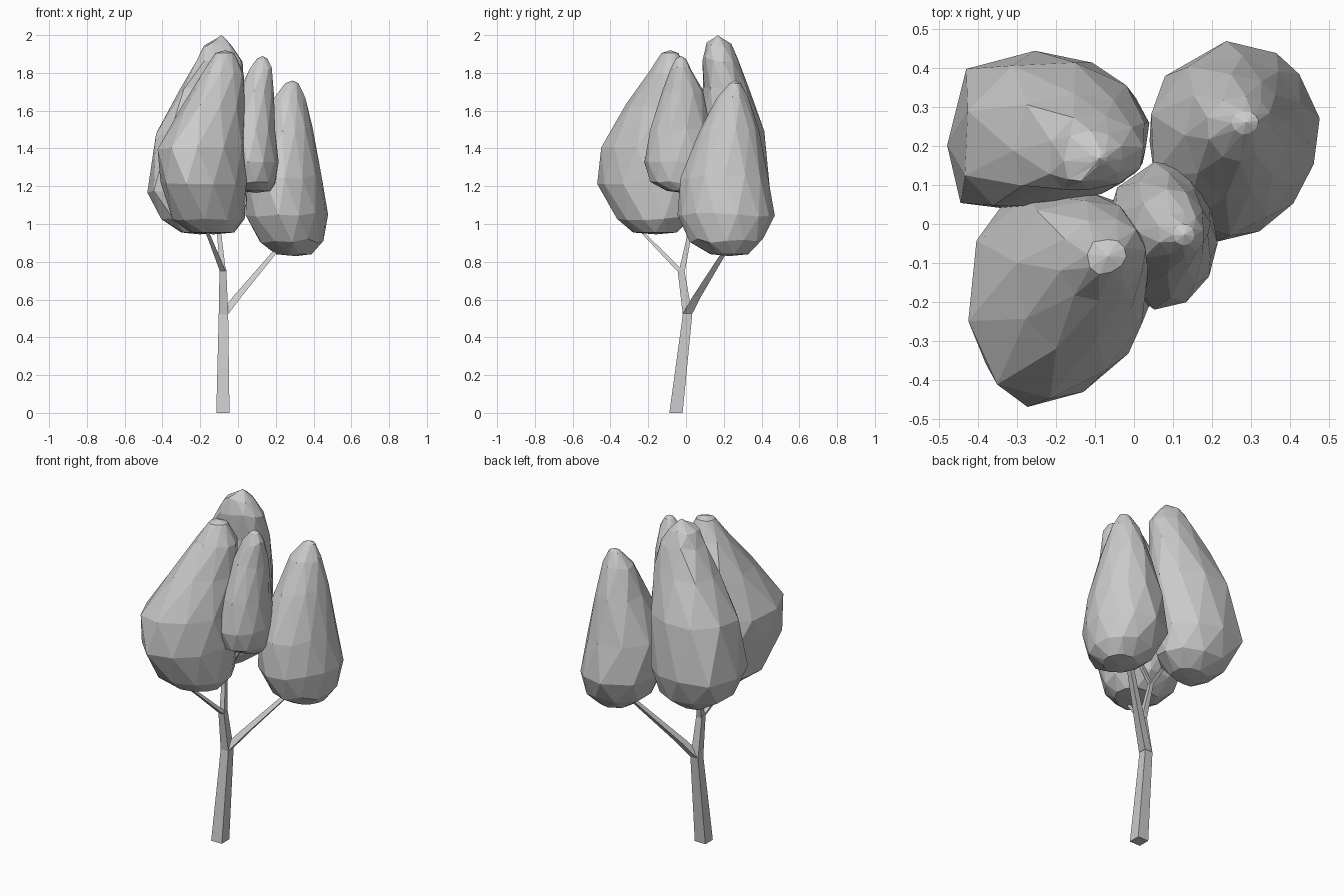
import bpy, bmesh, random

random.seed(4)
grey = bpy.data.materials.new("light_grey")
grey.diffuse_color = (0.6, 0.6, 0.6, 1)


def finish(bm, name):
    bmesh.ops.recalc_face_normals(bm, faces=bm.faces)
    mesh = bpy.data.meshes.new(name)
    bm.to_mesh(mesh)
    bm.free()
    mesh.materials.append(grey)
    bpy.context.collection.objects.link(bpy.data.objects.new(name, mesh))


def crown(name, plan, levels):
    """Faceted leaf mass: a unit plan outline fitted to (z, x min, x max, y min, y max)."""
    bm = bmesh.new()
    sides = len(plan)
    rings = []
    for i, (z, x0, x1, y0, y1) in enumerate(levels):
        ring = []
        for k in range(sides):
            px, py = plan[k]
            if i % 2:  # every other ring is staggered by half a side
                qx, qy = plan[(k + 1) % sides]
                px, py = (px + qx) * 0.525, (py + qy) * 0.525
            dz = random.uniform(-0.012, 0.012) if 0 < i < len(levels) - 1 else 0
            ring.append(bm.verts.new(((x0 + x1 + px * (x1 - x0)) / 2,
                                      (y0 + y1 + py * (y1 - y0)) / 2, z + dz)))
        rings.append(ring)
    for i in range(len(rings) - 1):
        lo, hi = rings[i], rings[i + 1]
        for k in range(sides):
            n = (k + 1) % sides
            if i % 2 == 0:
                bm.faces.new((lo[k], lo[n], hi[k]))
                bm.faces.new((lo[n], hi[n], hi[k]))
            else:
                bm.faces.new((lo[k], hi[n], hi[k]))
                bm.faces.new((lo[k], lo[n], hi[n]))
    # Close both ends with shallow points
    for ring, dz in ((rings[0], -0.01), (rings[-1], 0.015)):
        x, y, z = (sum(v.co[j] for v in ring) / sides for j in range(3))
        tip = bm.verts.new((x, y, z + dz))
        for k in range(sides):
            bm.faces.new((ring[k], ring[(k + 1) % sides], tip))
    finish(bm, name)


def limb(name, points):
    """Square-section limb through (x, y, z, half width) points."""
    bm = bmesh.new()
    rings = [[bm.verts.new((x + sx * w, y + sy * w, z))
              for sx, sy in ((-1, -1), (1, -1), (1, 1), (-1, 1))] for x, y, z, w in points]
    for lo, hi in zip(rings, rings[1:]):
        for k in range(4):
            n = (k + 1) % 4
            bm.faces.new((lo[k], lo[n], hi[n], hi[k]))
    bm.faces.new(rings[0])
    bm.faces.new(rings[-1])
    finish(bm, name)


# Trunk and branches
limb("trunk", [(-0.08, -0.053, 0, 0.035), (-0.077, 0.008, 0.52, 0.025),
               (-0.08, -0.027, 0.76, 0.018)])
limb("right_branch", [(-0.075, 0.008, 0.525, 0.025), (0.0, 0.06, 0.62, 0.022),
                      (0.21, 0.215, 0.87, 0.013)])
limb("front_branch", [(-0.08, -0.03, 0.75, 0.016), (-0.16, -0.225, 0.95, 0.01),
                      (-0.18, -0.25, 1.02, 0.008)])
limb("back_branch", [(-0.08, -0.022, 0.75, 0.016), (-0.1, 0.02, 0.95, 0.011),
                     (-0.16, 0.12, 1.1, 0.008)])
limb("centre_branch", [(-0.1, 0.02, 0.95, 0.01), (0.06, 0, 1.22, 0.007)])

# Leaf masses
crown("front_left_crown",
      [(-1, 0.16), (-0.87, -0.6), (-0.4, -1), (0.23, -0.86), (0.74, -0.5),
       (1, 0), (0.91, 0.53), (0.57, 0.93), (0.06, 1), (-0.7, 0.87)],
      [(0.955, -0.25, -0.02, -0.28, -0.05), (1.03, -0.35, 0.035, -0.37, 0.03),
       (1.22, -0.41, 0.045, -0.47, 0.08), (1.40, -0.43, 0.04, -0.455, 0.08),
       (1.62, -0.30, 0.035, -0.32, 0.06), (1.80, -0.19, 0.03, -0.2, 0.01),
       (1.905, -0.12, -0.02, -0.13, -0.04)])
crown("back_left_crown",
      [(-1, -0.2), (-0.86, -0.93), (-0.4, -1), (0.15, -0.95), (0.84, -0.67),
       (1, -0.15), (0.98, 0.4), (0.52, 0.85), (-0.08, 1), (-0.8, 0.77)],
      [(0.955, -0.30, -0.11, 0.13, 0.30), (1.03, -0.41, -0.02, 0.07, 0.39),
       (1.17, -0.48, 0.01, 0.04, 0.445), (1.48, -0.44, 0.03, 0.05, 0.42),
       (1.72, -0.31, 0.03, 0.09, 0.335), (1.87, -0.22, 0.02, 0.09, 0.28),
       (1.95, -0.18, -0.03, 0.11, 0.24), (1.985, -0.11, -0.07, 0.15, 0.19)])
crown("right_crown",
      [(-1, 0), (-0.75, -0.62), (-0.2, -1), (0.29, -0.9), (0.69, -0.62), (0.93, -0.23),
       (1, 0.23), (0.76, 0.67), (0.49, 0.88), (-0.1, 1), (-0.82, 0.65)],
      [(0.84, 0.20, 0.39, 0.13, 0.33), (0.91, 0.11, 0.45, 0.02, 0.41),
       (1.05, 0.04, 0.477, -0.045, 0.47), (1.25, 0.035, 0.44, -0.03, 0.435),
       (1.50, 0.13, 0.395, 0.07, 0.385), (1.66, 0.185, 0.355, 0.16, 0.33),
       (1.745, 0.25, 0.32, 0.23, 0.29)])
crown("centre_crown",
      [(1, -0.1), (0.85, 0.5), (0.4, 0.92), (-0.1, 1), (-0.75, 0.65),
       (-1, 0), (-0.75, -0.65), (-0.1, -1), (0.45, -0.9), (0.85, -0.55)],
      [(1.175, 0.01, 0.17, -0.10, 0.07), (1.22, -0.06, 0.2, -0.19, 0.13),
       (1.32, -0.08, 0.215, -0.22, 0.16), (1.50, -0.06, 0.2, -0.19, 0.13),
       (1.70, 0.0, 0.19, -0.125, 0.09), (1.82, 0.06, 0.18, -0.085, 0.03),
       (1.875, 0.10, 0.155, -0.055, 0.0)])
